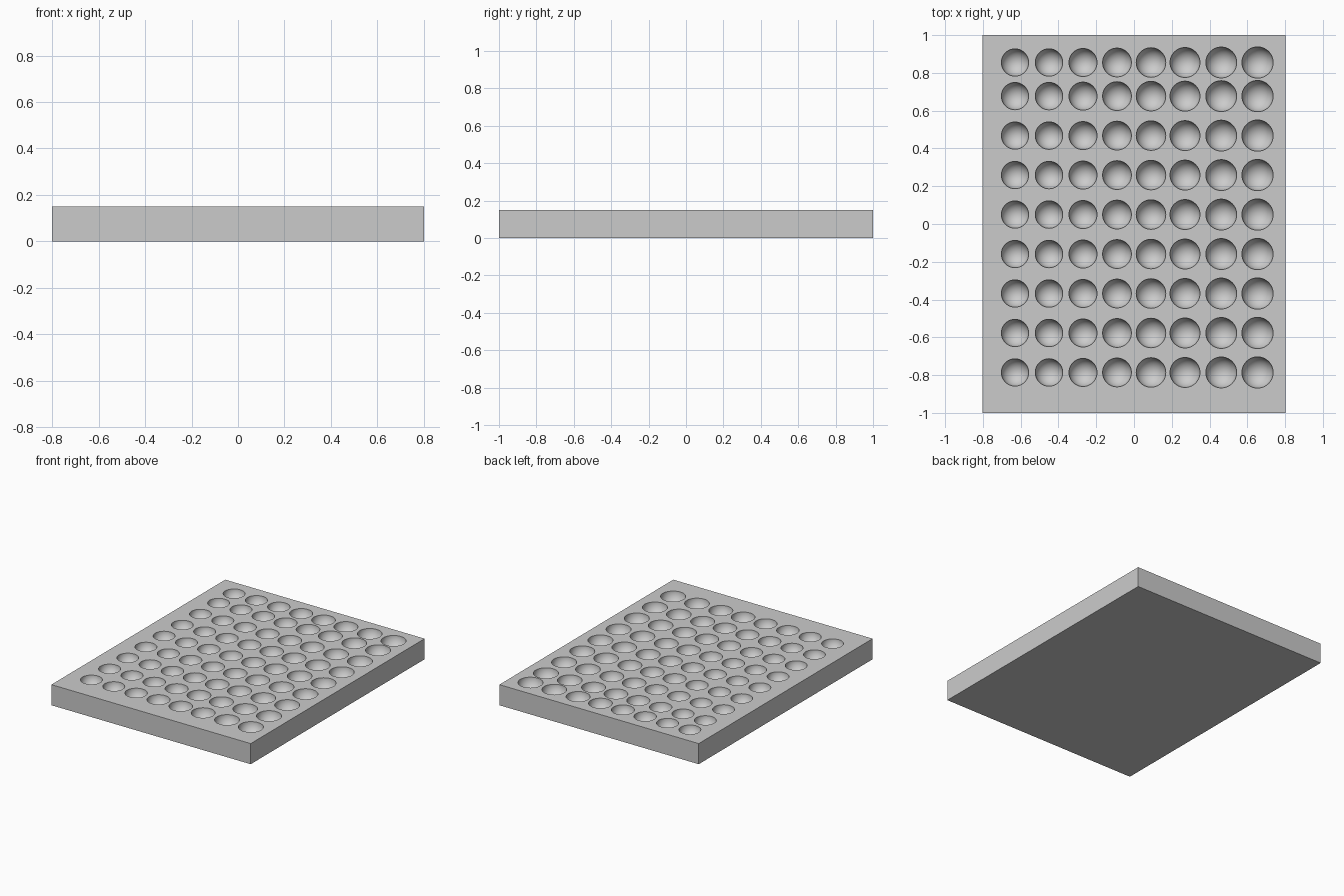
import bpy
import bmesh
import math
from mathutils import Matrix

cube = bpy.data.objects.get("Cube")
if cube:
    bpy.data.objects.remove(cube, do_unlink=True)

WIDTH, LENGTH, HEIGHT = 1.605, 2.0, 0.15
COLUMNS = [-0.63, -0.45, -0.27, -0.09, 0.09, 0.27, 0.462, 0.654]
ROWS = [0.855] + [0.677 - 0.209 * i for i in range(8)]
RADII = [0.0725, 0.073, 0.0745, 0.0765, 0.0785, 0.0795, 0.082, 0.083]

grey = bpy.data.materials.new("light grey")
grey.use_nodes = True
COLOUR = (0.6, 0.6, 0.6, 1.0)
grey.diffuse_color = COLOUR
grey.node_tree.nodes["Principled BSDF"].inputs["Base Color"].default_value = COLOUR


def make_object(name, bm):
    mesh = bpy.data.meshes.new(name)
    bm.to_mesh(mesh)
    bm.free()
    mesh.materials.append(grey)
    obj = bpy.data.objects.new(name, mesh)
    bpy.context.collection.objects.link(obj)
    return obj


# Flat tray block
bm = bmesh.new()
bmesh.ops.create_cube(bm, size=1, matrix=Matrix.Translation((0, 0, HEIGHT / 2))
                      @ Matrix.Diagonal((WIDTH, LENGTH, HEIGHT, 1)))
tray = make_object("tray", bm)

# Balls that hollow out the round wells, growing from column to column
bm = bmesh.new()
for x, radius in zip(COLUMNS, RADII):
    for y in ROWS:
        bmesh.ops.create_uvsphere(bm, u_segments=40, v_segments=21, radius=radius,
                                  matrix=Matrix.Translation((x, y, HEIGHT)))
cutter = make_object("well_cutter", bm)
cutter.hide_render = True

# Cut the wells into the top
cut = tray.modifiers.new("wells", "BOOLEAN")
cut.operation = "DIFFERENCE"
cut.solver = "EXACT"
cut.object = cutter
bpy.ops.object.select_all(action="DESELECT")
tray.select_set(True)
bpy.context.view_layer.objects.active = tray
bpy.ops.object.modifier_apply(modifier=cut.name)
bpy.data.objects.remove(cutter, do_unlink=True)

# Smooth bowls with crisp rims and block edges
bpy.ops.object.shade_smooth_by_angle(angle=math.radians(30))
